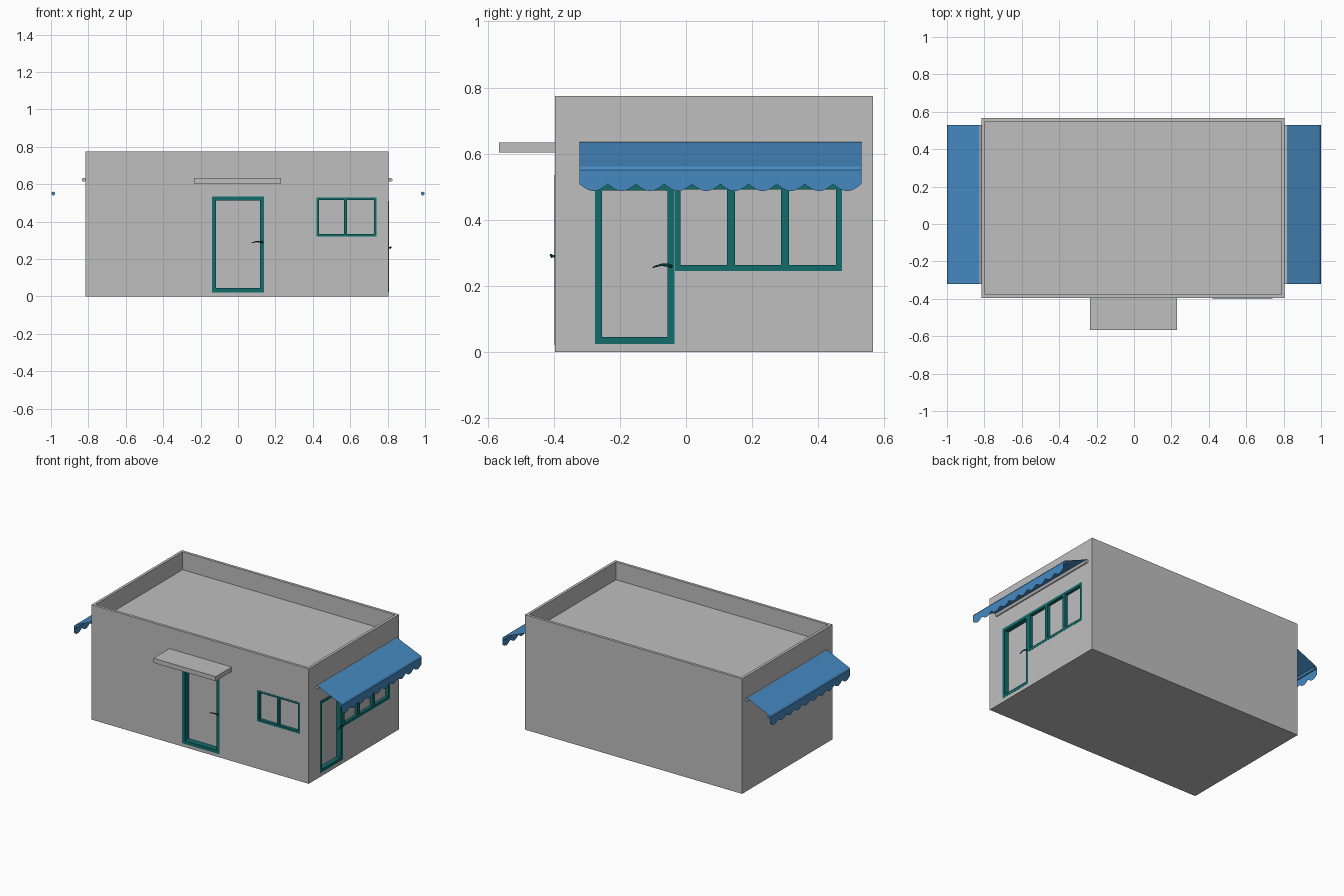
import bpy, bmesh, math
from mathutils import Matrix, Vector

if "Cube" in bpy.data.objects:
    bpy.data.objects.remove(bpy.data.objects["Cube"])


def material(name, rgb):
    m = bpy.data.materials.new(name)
    m.diffuse_color = (*rgb, 1)
    m.use_nodes = True
    m.node_tree.nodes["Principled BSDF"].inputs["Base Color"].default_value = m.diffuse_color
    return m


GREY = material("plaster grey", (0.52, 0.52, 0.525))
TEAL = material("teal frame", (0.006, 0.15, 0.15))
BLUE = material("awning blue", (0.06, 0.25, 0.53))
DARK = material("dark teal handle", (0.003, 0.06, 0.06))

X0, X1, Y0, Y1, H = -0.815, 0.805, -0.396, 0.566, 0.775


def add_object(name, bm, mat):
    bmesh.ops.recalc_face_normals(bm, faces=bm.faces)
    me = bpy.data.meshes.new(name)
    bm.to_mesh(me)
    bm.free()
    ob = bpy.data.objects.new(name, me)
    bpy.context.collection.objects.link(ob)
    me.materials.append(mat)
    return ob


def box(bm, a, b):
    a, b = Vector(a), Vector(b)
    size = Vector([abs(v) for v in (b - a)])
    mat = Matrix.Translation((a + b) / 2) @ Matrix.Diagonal((*size, 1))
    return bmesh.ops.create_cube(bm, size=1, matrix=mat)["verts"]


def on_wall(side, u, d, z):
    """Point on the front or right wall: u along it, d into it."""
    return (u, Y0 + d, z) if side == "front" else (X1 - d, u, z)


# walls with a parapet round a sunken flat roof
bm = bmesh.new()
box(bm, (X0, Y0, 0), (X1, Y1, H))
bm.faces.ensure_lookup_table()
roof = max(bm.faces, key=lambda f: f.calc_center_median().z)
bmesh.ops.inset_region(bm, faces=[roof], thickness=0.026)
inner = bmesh.ops.extrude_face_region(bm, geom=[roof])["geom"]
bmesh.ops.translate(bm, vec=(0, 0, -0.12),
                    verts=[v for v in inner if isinstance(v, bmesh.types.BMVert)])
if roof.is_valid:
    bmesh.ops.delete(bm, geom=[roof], context="FACES_ONLY")
walls = add_object("walls", bm, GREY)


def opening(name, side, u0, u1, z0, z1, w, depth, mullions=(), mw=0.0):
    """Recess in the wall lined with a teal frame; the recess back is the panel."""
    bm = bmesh.new()
    box(bm, on_wall(side, u0, -0.05, z0), on_wall(side, u1, depth, z1))
    cutter = add_object(name + "_cutter", bm, GREY)
    cutter.hide_render = True
    cutter.hide_viewport = True
    mod = walls.modifiers.new(name, "BOOLEAN")
    mod.operation, mod.object, mod.solver = "DIFFERENCE", cutter, "EXACT"
    bm = bmesh.new()
    bars = [(u0, u1, z0, z0 + w), (u0, u1, z1 - w, z1),
            (u0, u0 + w, z0 + w, z1 - w), (u1 - w, u1, z0 + w, z1 - w)]
    bars += [(m - mw / 2, m + mw / 2, z0 + w, z1 - w) for m in mullions]
    for a, b, c, d in bars:
        box(bm, on_wall(side, a, -0.001, c), on_wall(side, b, depth, d))
    add_object(name + "_frame", bm, TEAL)


opening("front_door", "front", -0.14, 0.14, 0.022, 0.535, 0.022, 0.04)
opening("front_window", "front", 0.42, 0.74, 0.32, 0.53, 0.014, 0.02, (0.575,), 0.014)
opening("side_door", "right", -0.275, -0.035, 0.025, 0.51, 0.021, 0.03)
opening("side_window", "right", -0.034, 0.471, 0.245, 0.51, 0.018, 0.02, (0.136, 0.299), 0.024)

# slab over the front door
bm = bmesh.new()
box(bm, (-0.235, -0.566, 0.603), (0.23, Y0, 0.634))
add_object("door_canopy", bm, GREY)


# curved door levers
def lever(name, side, u, z):
    cu = bpy.data.curves.new(name, "CURVE")
    cu.dimensions = "3D"
    cu.bevel_depth, cu.bevel_resolution, cu.use_fill_caps = 0.0045, 2, True
    path = [(0, 0.005, 0, 1), (0, -0.01, 0, 1), (-0.012, -0.012, 0.003, 1),
            (-0.03, -0.012, 0.004, 0.8), (-0.045, -0.011, 0, 0.6), (-0.056, -0.01, -0.004, 0.4)]
    sp = cu.splines.new("POLY")
    sp.points.add(len(path) - 1)
    for p, (du, d, dz, r) in zip(sp.points, path):
        p.co = (*on_wall(side, u + du, d, z + dz), 1)
        p.radius = r
    tmp = bpy.data.objects.new(name + "_path", cu)
    me = bpy.data.meshes.new_from_object(tmp)
    bpy.data.objects.remove(tmp)
    me.materials.clear()
    me.materials.append(DARK)
    bpy.context.collection.objects.link(bpy.data.objects.new(name, me))


lever("front_door_handle", "front", 0.13, 0.29)
lever("side_door_handle", "right", -0.045, 0.26)

# awnings on both ends: roller tube, front rod, sloped cloth, scalloped valance
A0, A1, SCALLOPS, STEPS = -0.322, 0.53, 10, 8


def tube(name, x, z, r, mat):
    bm = bmesh.new()
    rot = Matrix.Translation((x, (A0 + A1) / 2, z)) @ Matrix.Rotation(math.pi / 2, 4, "X")
    bmesh.ops.create_cone(bm, cap_ends=True, segments=16, radius1=r, radius2=r,
                          depth=A1 - A0, matrix=rot)
    for f in bm.faces:
        f.smooth = len(f.verts) == 4
    add_object(name, bm, mat)


for label, s, wall in (("right", 1, X1), ("left", -1, X0)):
    tube(label + "_awning_roller", wall + s * 0.01, 0.624, 0.0105, GREY)
    tube(label + "_awning_rod", s * 0.988, 0.55, 0.010, BLUE)
    bm = bmesh.new()
    rows = []
    n = SCALLOPS * STEPS
    for i in range(n + 1):
        y = A0 + (A1 - A0) * i / n
        hem = 0.508 - 0.021 * abs(math.sin(math.pi * i / STEPS))
        rows.append([bm.verts.new(p) for p in (
            (wall + s * 0.012, y, 0.635), (s * 0.992, y, 0.561),
            (s * 0.999, y, 0.551), (s * 0.999, y, hem))])
    for a, b in zip(rows, rows[1:]):
        for k in range(3):
            bm.faces.new((a[k], a[k + 1], b[k + 1], b[k]))
    add_object(label + "_awning_cloth", bm, BLUE)
